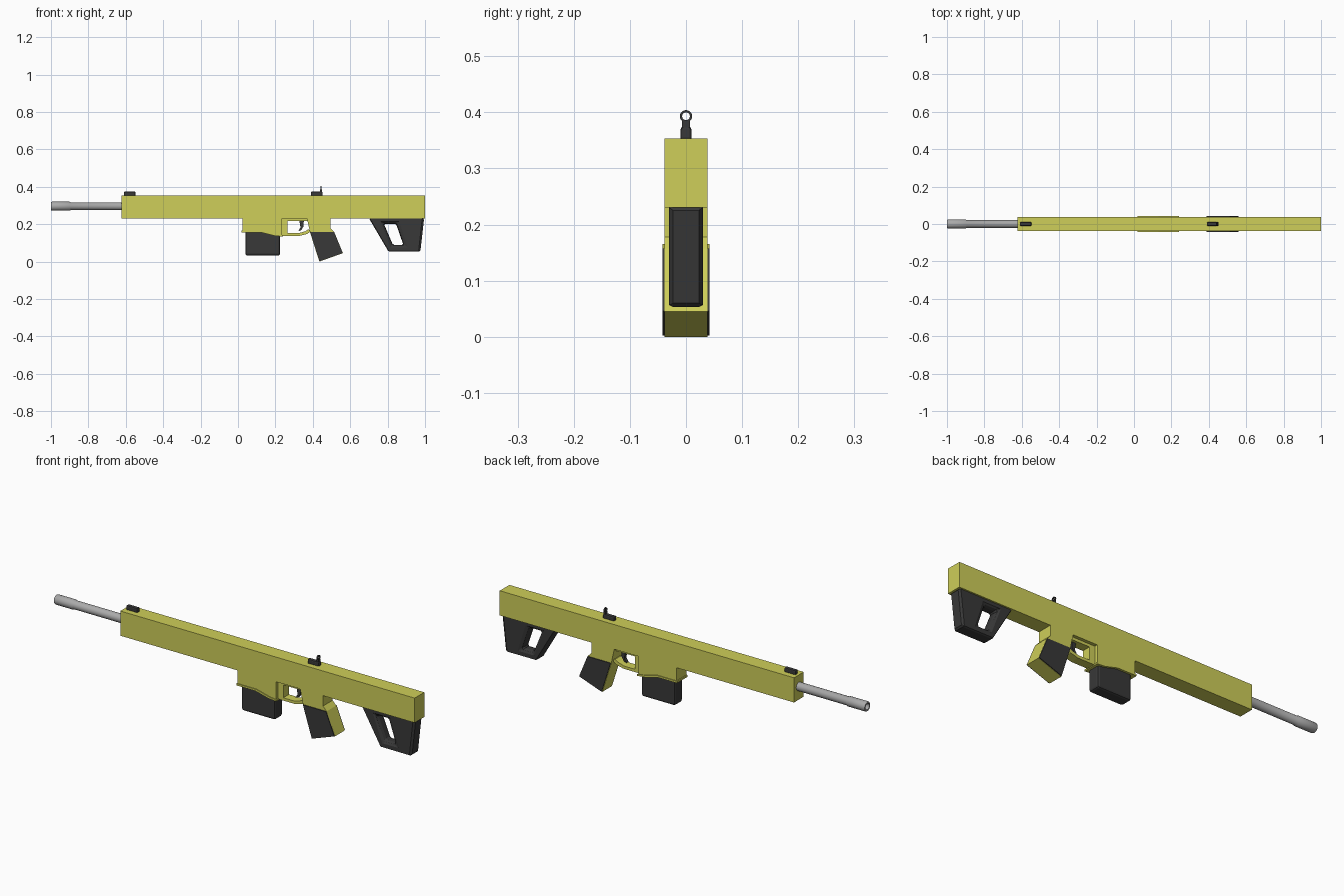
import bpy, bmesh, math

if "Cube" in bpy.data.objects:
    bpy.data.objects.remove(bpy.data.objects["Cube"], do_unlink=True)


def material(name, rgb):
    m = bpy.data.materials.new(name)
    m.use_nodes = True
    m.diffuse_color = (*rgb, 1)
    m.node_tree.nodes["Principled BSDF"].inputs["Base Color"].default_value = (*rgb, 1)
    return m


yellow = material("olive yellow", (0.62, 0.62, 0.1))
black = material("charcoal", (0.04, 0.04, 0.04))
grey = material("barrel grey", (0.4, 0.4, 0.4))


def finish(name, bm, mat, bevel=0, segments=2, smooth=False):
    """Turn a bmesh into a named object with one colour."""
    bmesh.ops.recalc_face_normals(bm, faces=bm.faces)
    mesh = bpy.data.meshes.new(name)
    bm.to_mesh(mesh)
    bm.free()
    mesh.materials.append(mat)
    obj = bpy.data.objects.new(name, mesh)
    bpy.context.collection.objects.link(obj)
    if bevel:
        mod = obj.modifiers.new("rounded edges", "BEVEL")
        mod.width, mod.segments = bevel, segments
    if smooth:
        bpy.ops.object.select_all(action="DESELECT")
        obj.select_set(True)
        bpy.context.view_layer.objects.active = obj
        bpy.ops.object.shade_smooth_by_angle(angle=math.radians(35))
    return obj


def prism(name, outline, half, mat, **kw):
    """Side outline (x, z) extruded to both sides of the centre plane."""
    bm = bmesh.new()
    face = bm.faces.new([bm.verts.new((x, -half, z)) for x, z in outline])
    new = bmesh.ops.extrude_face_region(bm, geom=[face])["geom"]
    verts = [v for v in new if isinstance(v, bmesh.types.BMVert)]
    bmesh.ops.translate(bm, verts=verts, vec=(0, 2 * half, 0))
    return finish(name, bm, mat, **kw)


def box(name, x0, x1, z0, z1, half, mat, **kw):
    return prism(name, [(x0, z0), (x1, z0), (x1, z1), (x0, z1)], half, mat, **kw)


def loft(name, loops, mat, **kw):
    """Bridge closed loops of equal length, joining the last to the first."""
    bm = bmesh.new()
    rings = [[bm.verts.new(p) for p in loop] for loop in loops]
    for a, b in zip(rings, rings[1:] + rings[:1]):
        for i in range(len(a)):
            j = (i + 1) % len(a)
            bm.faces.new((a[i], a[j], b[j], b[i]))
    return finish(name, bm, mat, **kw)


def circle(x, r, z, n=24):
    return [(x, r * math.cos(math.tau * i / n), z + r * math.sin(math.tau * i / n))
            for i in range(n)]


# Long rectangular body
W = 0.038
box("body", -0.622, 1.0, 0.23, 0.353, W, yellow)

# Hollow barrel with a thicker muzzle
profile = [(-0.6, 0.021), (-0.895, 0.021), (-0.9, 0.024), (-0.995, 0.024),
           (-1, 0.022), (-1, 0.015), (-0.6, 0.015)]
loft("barrel", [circle(x, r, 0.296) for x, r in profile], grey, smooth=True)

# Magazine well with a flared lip, and the magazine
prism("magazine_well", [(0.025, 0.235), (0.235, 0.235), (0.235, 0.137), (0.2, 0.142),
                        (0.13, 0.16), (0.025, 0.16)], W, yellow)
prism("magazine_well_lip", [(0.02, 0.165), (0.13, 0.165), (0.2, 0.147), (0.24, 0.142),
                            (0.24, 0.134), (0.195, 0.138), (0.125, 0.156), (0.02, 0.156)],
      0.042, yellow)
box("magazine", 0.04, 0.225, 0.032, 0.2, 0.031, black, bevel=0.01)

# Trigger guard and trigger
prism("trigger_guard", [(0.23, 0.235), (0.23, 0.138), (0.33, 0.138), (0.37, 0.148),
                        (0.395, 0.165), (0.375, 0.172), (0.36, 0.162), (0.325, 0.152),
                        (0.265, 0.152), (0.265, 0.216), (0.375, 0.216), (0.375, 0.235)],
      0.022, yellow)
prism("trigger", [(0.328, 0.22), (0.352, 0.22), (0.35, 0.188), (0.338, 0.168),
                  (0.322, 0.163), (0.334, 0.182)], 0.008, black)

# Pistol grip with dark side panels
prism("grip", [(0.368, 0.235), (0.495, 0.235), (0.495, 0.178), (0.515, 0.157),
               (0.561, 0.045), (0.435, 0), (0.385, 0.157)], W, yellow)
panel = [(0.387, 0.157), (0.514, 0.157), (0.56, 0.046), (0.436, 0.002)]
prism("grip_panels", panel, 0.042, black)

# Stock frame: sides, sloping recess and a through hole
outer = [(0.7, 0.232), (0.995, 0.232), (0.975, 0.053), (0.805, 0.053)]
recess = [(0.768, 0.212), (0.853, 0.212), (0.895, 0.08), (0.818, 0.08)]
hole = [(0.78, 0.202), (0.845, 0.202), (0.884, 0.09), (0.828, 0.09)]
layers = [(outer, -0.03), (recess, -0.03), (hole, -0.018),
          (hole, 0.018), (recess, 0.03), (outer, 0.03)]
loft("stock", [[(x, y, z) for x, z in pts] for pts, y in layers], black,
     bevel=0.007, segments=1)

# Folding sights: two bases, a rear post and an aperture ring
for name, x in (("front_sight", -0.61), ("rear_sight", 0.39)):
    box(name, x, x + 0.062, 0.35, 0.374, 0.01, black, bevel=0.005)
box("rear_sight_post", 0.438, 0.449, 0.36, 0.385, 0.007, black)
ring = [(0.44, 0.011), (0.447, 0.011), (0.447, 0.007), (0.44, 0.007)]
loft("rear_sight_ring", [circle(x, r, 0.393, 16) for x, r in ring], black, smooth=True)
